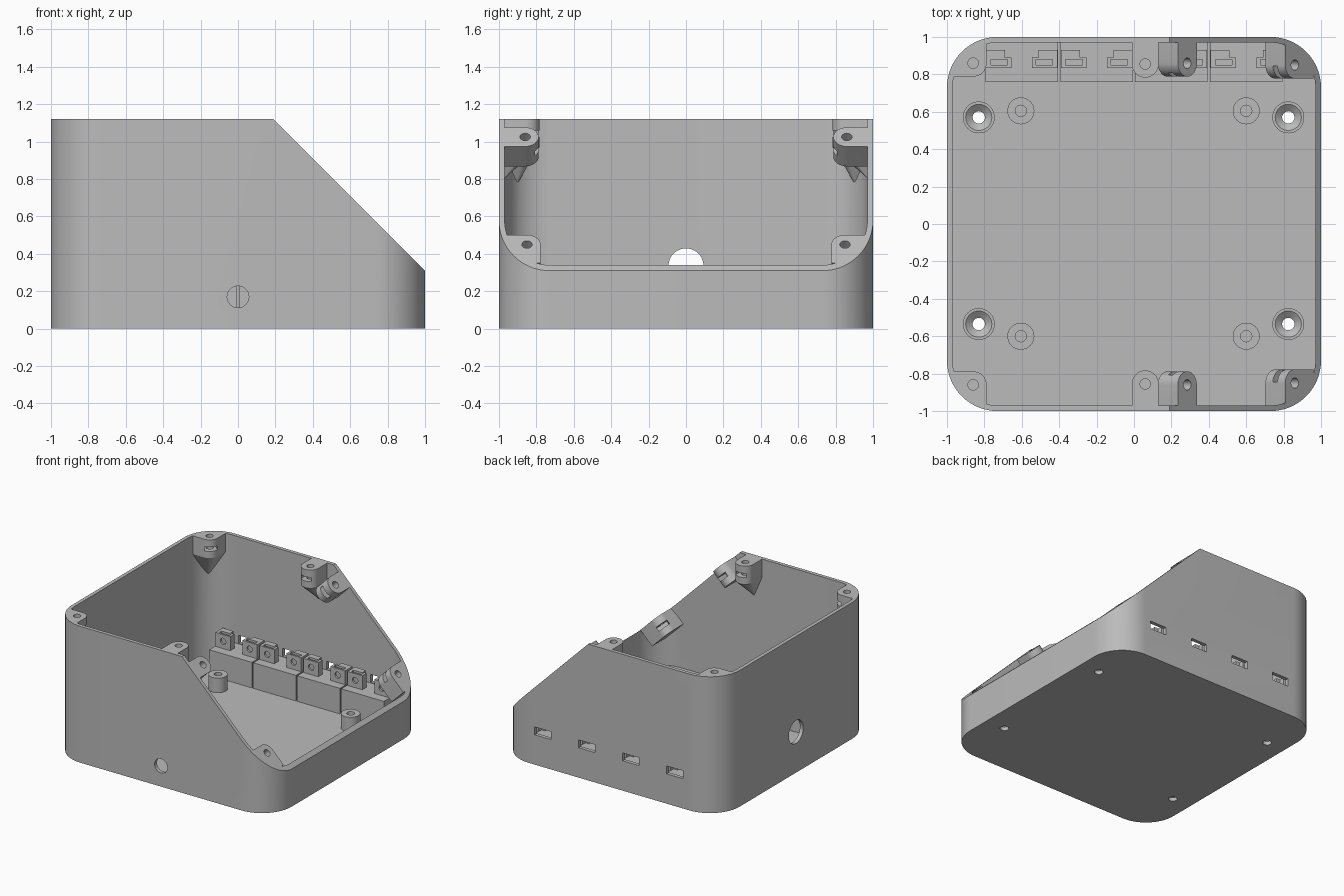
import bpy, bmesh
from math import pi, cos, sin, radians
from mathutils import Matrix, Vector

if "Cube" in bpy.data.objects:
    bpy.data.objects.remove(bpy.data.objects["Cube"])

HEIGHT, WALL, FLOOR = 1.12, 0.03, 0.03
SLOPE_TOP = 1.31          # the slope follows z = SLOPE_TOP - x
BOSS_R = 0.072

grey = bpy.data.materials.new("plain_grey")
grey.use_nodes = True
COLOUR = (0.5, 0.5, 0.5, 1)
grey.diffuse_color = COLOUR
grey.node_tree.nodes["Principled BSDF"].inputs["Base Color"].default_value = COLOUR


def finish(bm, name):
    bmesh.ops.recalc_face_normals(bm, faces=bm.faces)
    mesh = bpy.data.meshes.new(name)
    bm.to_mesh(mesh)
    bm.free()
    mesh.materials.append(grey)
    obj = bpy.data.objects.new(name, mesh)
    bpy.context.collection.objects.link(obj)
    return obj


def add_prism(bm, points, z0, z1, matrix=Matrix()):
    rings = [[bm.verts.new(matrix @ Vector((x, y, z))) for x, y in points] for z in (z0, z1)]
    bm.faces.new(rings[0])
    bm.faces.new(rings[1])
    n = len(points)
    for i in range(n):
        j = (i + 1) % n
        bm.faces.new((rings[0][i], rings[0][j], rings[1][j], rings[1][i]))


def add_box(bm, x0, x1, y0, y1, z0, z1, matrix=Matrix()):
    add_prism(bm, [(x0, y0), (x1, y0), (x1, y1), (x0, y1)], z0, z1, matrix)


def circle(radius, count=32):
    return [(radius * cos(2 * pi * i / count), radius * sin(2 * pi * i / count)) for i in range(count)]


def rounded_square(half, radius, steps=16):
    points = []
    for q, (sx, sy) in enumerate(((1, 1), (-1, 1), (-1, -1), (1, -1))):
        for i in range(steps + 1):
            a = (q + i / steps) * pi / 2
            points.append((sx * (half - radius) + radius * cos(a), sy * (half - radius) + radius * sin(a)))
    return points


def boolean(obj, cutter, operation):
    mod = obj.modifiers.new(operation, "BOOLEAN")
    mod.object, mod.operation, mod.solver = cutter, operation, "EXACT"
    graph = bpy.context.evaluated_depsgraph_get()
    mesh = bpy.data.meshes.new_from_object(obj.evaluated_get(graph))
    obj.modifiers.clear()
    obj.data = mesh
    bpy.data.objects.remove(cutter)


def prism_object(name, points, z0, z1, matrix=Matrix()):
    bm = bmesh.new()
    add_prism(bm, points, z0, z1, matrix)
    return finish(bm, name)


def lathe(name, profile, location, count=32):
    bm = bmesh.new()
    rings = [[bm.verts.new((location[0] + x, location[1] + y, z)) for x, y in
              (circle(r, count) if r else [(0, 0)])] for r, z in profile]
    for a, b in zip(rings, rings[1:]):
        for i in range(count):
            j = (i + 1) % count
            if len(b) == 1:
                bm.faces.new((a[i], a[j], b[0]))
            else:
                bm.faces.new((a[i], a[j], b[j], b[i]))
    return finish(bm, name)


def smooth(obj):
    bpy.ops.object.select_all(action="DESELECT")
    obj.select_set(True)
    bpy.context.view_layer.objects.active = obj
    bpy.ops.object.shade_smooth_by_angle(angle=radians(30))


# Hollow case, taller than needed until the slope is cut
case = prism_object("case", rounded_square(1, 0.27), 0, HEIGHT + 0.1)
boolean(case, prism_object("cavity", rounded_square(1 - WALL, 0.24), FLOOR, 2), "DIFFERENCE")


# Screw bosses: (x, y, sloped, corner side along x or 0)
bosses = []
for s in (1, -1):
    bosses += [(-0.86, 0.86 * s, False, -1), (0.06, 0.855 * s, False, 0),
               (0.285, 0.86 * s, True, 0), (0.86, 0.85 * s, True, 1)]


def boss_matrix(x, y, sloped):
    if sloped:
        return Matrix.Translation((x, y, SLOPE_TOP - x)) @ Matrix.Rotation(pi / 4, 4, "Y")
    return Matrix.Translation((x, y, HEIGHT))


for x, y, sloped, corner in bosses:
    side = 1 if y > 0 else -1
    reach = 0.14
    arc_end = 1.5 if corner else 2
    outline = [(BOSS_R * cos(a), BOSS_R * sin(a)) for a in
               [pi * (1 + (arc_end - 1) * i / 16) for i in range(17)]]
    if corner:
        outline += [(reach, -BOSS_R), (reach, reach), (-BOSS_R, reach)]
    else:
        outline += [(BOSS_R, reach), (-BOSS_R, reach)]
    flip = corner or 1
    points = [(u * flip, v * side, w) for u, v in outline for w in (0.04, -0.15)]
    if not sloped:  # tapered support below the upright bosses
        points.append((0.05 * corner, 0.05 * side, -0.36) if corner else (0, 0.12 * side, -0.32))
    bm = bmesh.new()
    m = boss_matrix(x, y, sloped)
    for p in points:
        bm.verts.new(m @ Vector(p))
    bmesh.ops.convex_hull(bm, input=bm.verts)
    boss = finish(bm, "boss")
    boolean(boss, prism_object("clip", rounded_square(0.99, 0.26), 0.01, 2), "INTERSECT")
    boolean(case, boss, "UNION")

# Flat top and sloped front cut
edge = SLOPE_TOP - HEIGHT
wedge = [(-2, HEIGHT), (edge, HEIGHT), (2, SLOPE_TOP - 2), (3, 3), (-2, 3)]
boolean(case, prism_object("wedge", wedge, -2, 2, Matrix.Rotation(pi / 2, 4, "X")), "DIFFERENCE")

# Round holes: boss screws, cable holes and floor screws
FLOOR_HOLES = [(x, y) for x in (-0.83, 0.825) for y in (0.57, -0.535)]
bm = bmesh.new()
for x, y, sloped, corner in bosses:
    add_prism(bm, circle(0.028, 24), -0.12, 0.05, boss_matrix(x, y, sloped))
for x, y in FLOOR_HOLES:
    add_prism(bm, circle(0.033), -0.1, 0.1, Matrix.Translation((x, y, 0)))
add_prism(bm, circle(0.058), -0.1, 0.1, Matrix.Translation((0, -1, 0.17)) @ Matrix.Rotation(pi / 2, 4, "X"))
add_prism(bm, circle(0.094, 48), -0.1, 0.1, Matrix.Translation((-1, 0, 0.335)) @ Matrix.Rotation(pi / 2, 4, "Y"))
boolean(case, finish(bm, "round_holes"), "DIFFERENCE")

# Nut pockets in the bosses and slots in the back wall
bm = bmesh.new()
for x, y, sloped, corner in bosses:
    side = 1 if y > 0 else -1
    turn = Matrix.Rotation(0 if side > 0 else pi, 4, "Z")
    if corner:
        turn = turn @ Matrix.Rotation(-corner * side * pi / 4, 4, "Z")
    add_box(bm, -0.048, 0.048, -0.12, 0.045, -0.095, -0.06, boss_matrix(x, y, sloped) @ turn)
UNITS = (-0.6, -0.2, 0.2, 0.6)
for x in UNITS:
    add_box(bm, x - 0.075, x + 0.075, 0.9, 1.1, 0.245, 0.31)
boolean(case, finish(bm, "pockets_and_slots"), "DIFFERENCE")
smooth(case)

# Row of holders along the back wall, each with two drilled clips
for n, x in enumerate(UNITS, 1):
    bm = bmesh.new()
    add_box(bm, x - 0.194, x + 0.194, 0.76, 0.98, 0.02, 0.24)
    finish(bm, f"holder_block_{n}")
    for name, s in (("left", 1), ("right", -1)):
        bm = bmesh.new()
        inner, outer = x + 0.055 * s, x + 0.19 * s
        step = x + 0.09 * s
        shape = [(inner, 0.835), (outer, 0.835), (outer, 0.93), (step, 0.93), (step, 0.89), (inner, 0.89)]
        add_prism(bm, shape, 0.23, 0.355)
        clip = finish(bm, f"holder_clip_{name}_{n}")
        bm = bmesh.new()
        middle = x + 0.12 * s
        add_box(bm, middle - 0.045, middle + 0.045, 0.85, 0.88, 0.31, 0.5)
        add_prism(bm, circle(0.025, 20), -0.02, 0.02,
                  Matrix.Translation((middle, 0.83, 0.3)) @ Matrix.Rotation(pi / 2, 4, "X"))
        boolean(clip, finish(bm, "clip_cut"), "DIFFERENCE")
        smooth(clip)

# Circuit board standoffs
for n, (x, y) in enumerate([(x, y) for x in (-0.605, 0.6) for y in (0.605, -0.6)], 1):
    smooth(lathe(f"standoff_{n}", [(0.072, 0.02), (0.072, 0.15), (0.03, 0.15), (0.03, 0.06), (0, 0.06)], (x, y)))

# Countersunk rings around the floor screw holes
for n, (x, y) in enumerate(FLOOR_HOLES, 1):
    ring = [(0.033, 0.02), (0.033, 0.03), (0.07, 0.06), (0.085, 0.06), (0.085, 0.02)]
    smooth(lathe(f"countersink_{n}", ring, (x, y)))
